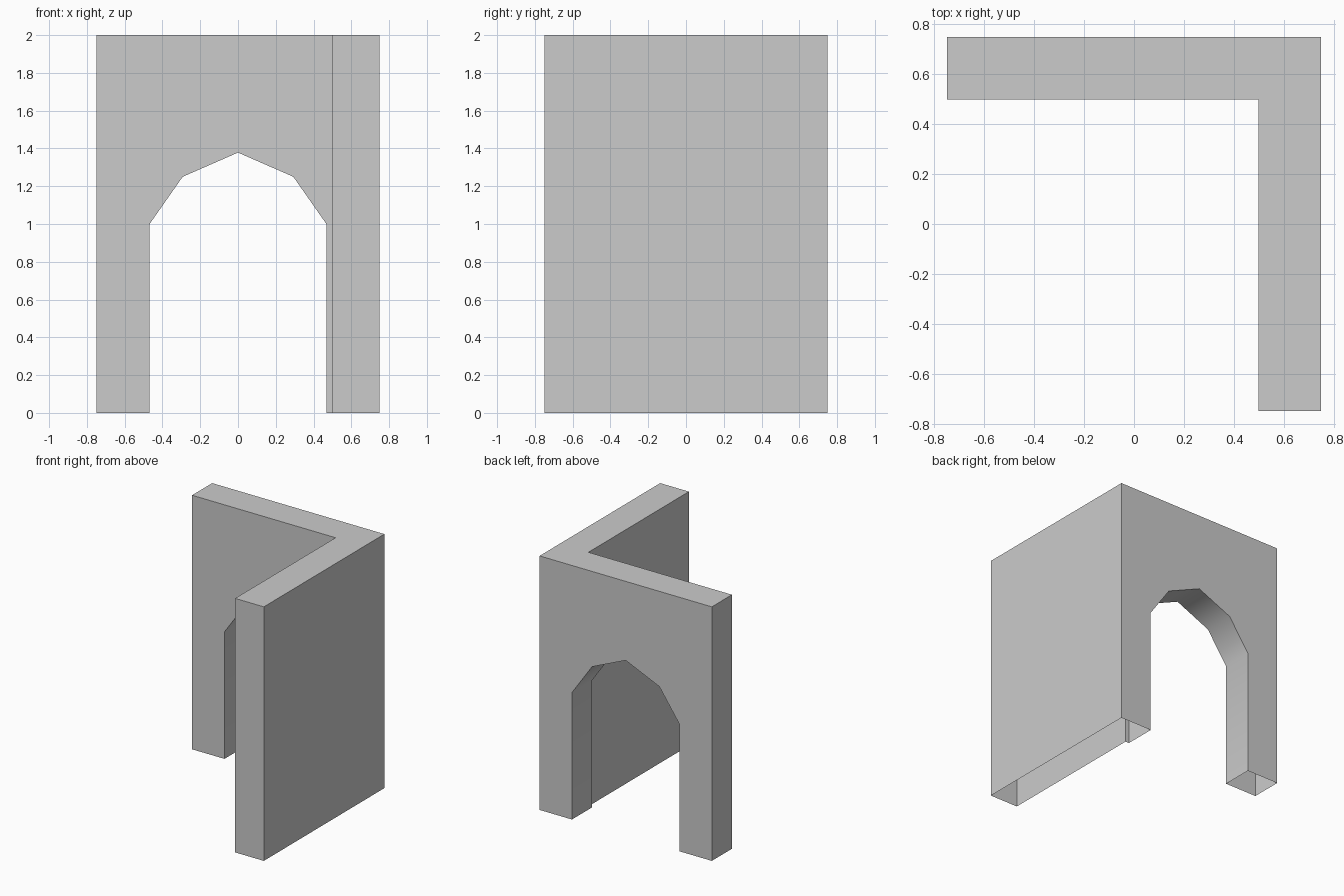
import bpy, bmesh
from math import radians

if "Cube" in bpy.data.objects:
    bpy.data.objects.remove(bpy.data.objects["Cube"])

H, R, I = 2.0, 0.75, 0.5          # height, outer and inner wall planes

# Arch outline in x/z, mirrored around the apex
half = [(-0.468, 0), (-0.468, 1.0), (-0.293, 1.25)]
arch = half + [(0, 1.378)] + [(-x, z) for x, z in reversed(half)]

# L-shaped footprint of the two walls
plan = [(-R, R), (-R, I), (I, I), (I, -R), (R, -R), (R, R)]

bm = bmesh.new()


def face(points, smooth=False):
    f = bm.faces.new([bm.verts.new(p) for p in points])
    f.smooth = smooth


def arched_side(y, right):
    outline = [(-R, 0)] + arch + [(right, 0), (right, H), (-R, H)]
    face([(x, y, z) for x, z in outline])


# Arched wall: outer side, inner side and the lining of the opening
arched_side(R, R)
arched_side(I, I)
for (x0, z0), (x1, z1) in zip(arch, arch[1:]):
    face([(x0, I, z0), (x0, R, z0), (x1, R, z1), (x1, I, z1)])

# Plain vertical sides, skipping the two arched ones; the base stays open
for i, (a, b) in enumerate(zip(plan, plan[1:] + plan[:1])):
    if i not in (1, 5):
        face([(*a, 0), (*b, 0), (*b, H), (*a, H)])

# Top
face([(x, y, H) for x, y in plan])

bmesh.ops.remove_doubles(bm, verts=bm.verts, dist=1e-4)
bmesh.ops.recalc_face_normals(bm, faces=bm.faces)
mesh = bpy.data.meshes.new("corner_wall_with_arch")
bm.to_mesh(mesh)
bm.free()
wall = bpy.data.objects.new("corner_wall_with_arch", mesh)
bpy.context.collection.objects.link(wall)

# Smooth arch lining, crisp wall corners
bpy.context.view_layer.objects.active = wall
wall.select_set(True)
bpy.ops.object.shade_smooth_by_angle(angle=radians(60))
